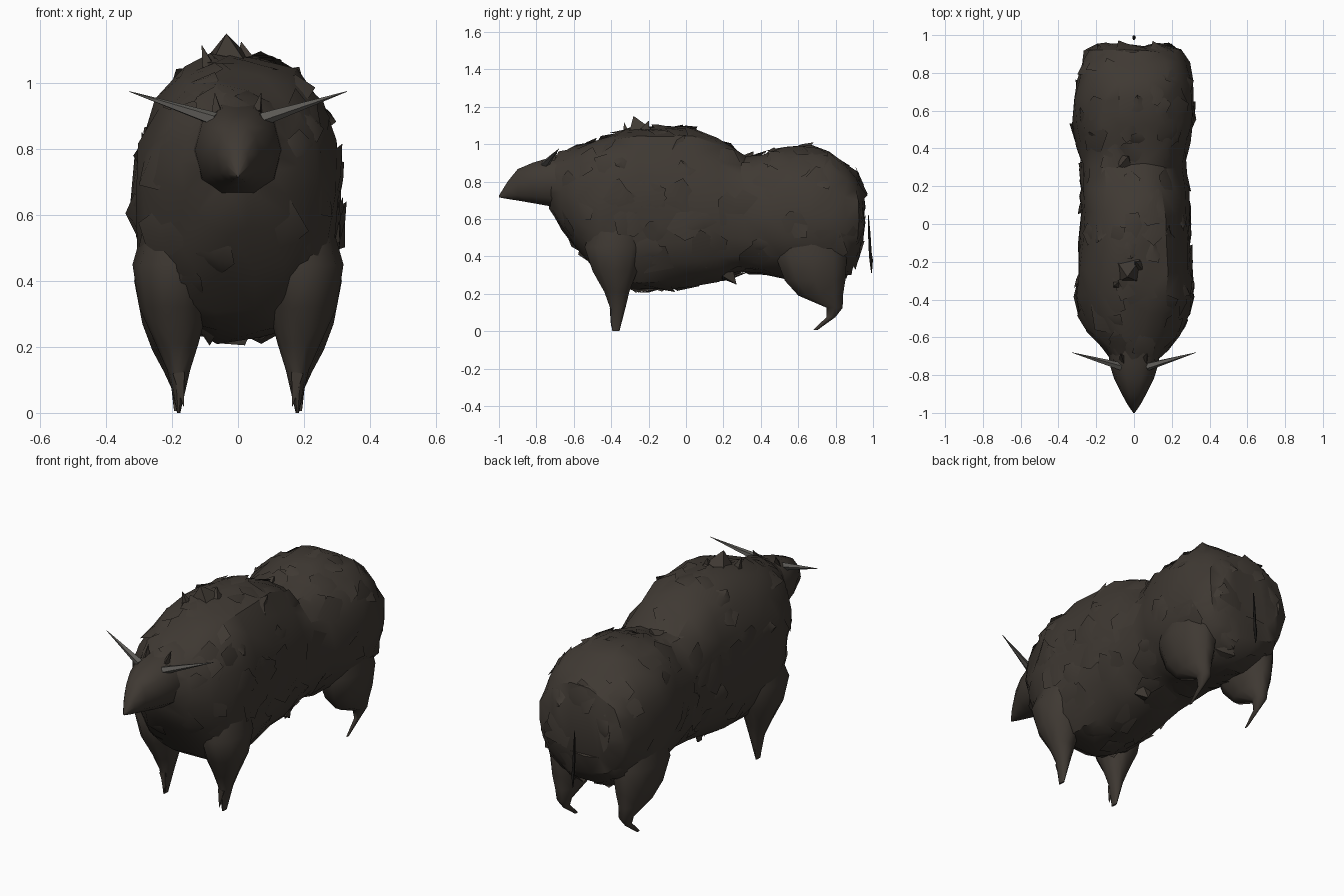
import bpy, bmesh, math, random
from mathutils import Vector

if "Cube" in bpy.data.objects:
    bpy.data.objects.remove(bpy.data.objects["Cube"])

random.seed(4)


def material(name, rgb):
    m = bpy.data.materials.new(name)
    m.diffuse_color = (*rgb, 1)
    m.use_nodes = True
    m.node_tree.nodes["Principled BSDF"].inputs["Base Color"].default_value = m.diffuse_color
    return m


FUR = material("dark brown fur", (0.050, 0.041, 0.033))
HORN = material("grey horn", (0.11, 0.105, 0.095))
TAIL = material("black tail hair", (0.012, 0.011, 0.010))


def finish(name, bm, mat, angle):
    """Turn a bmesh into a shaded object."""
    me = bpy.data.meshes.new(name)
    bm.to_mesh(me)
    bm.free()
    me.materials.append(mat)
    ob = bpy.data.objects.new(name, me)
    bpy.context.collection.objects.link(ob)
    bpy.ops.object.select_all(action='DESELECT')
    ob.select_set(True)
    bpy.context.view_layer.objects.active = ob
    bpy.ops.object.shade_smooth_by_angle(angle=math.radians(angle))
    return ob


def loft(name, rings, mat, angle=35):
    """Skin a list of equal-length point rings and cap both ends."""
    bm = bmesh.new()
    loops = [[bm.verts.new(p) for p in ring] for ring in rings]
    n = len(loops[0])
    for a, b in zip(loops, loops[1:]):
        for i in range(n):
            j = (i + 1) % n
            bm.faces.new((a[i], a[j], b[j], b[i]))
    bm.faces.new(loops[0][::-1])
    bm.faces.new(loops[-1])
    bmesh.ops.triangulate(bm, faces=bm.faces[:])
    bmesh.ops.recalc_face_normals(bm, faces=bm.faces[:])
    return finish(name, bm, mat, angle)


def spow(v, e):
    return math.copysign(abs(v) ** e, v)


def body_ring(y, top, bottom, width, rough, n=18):
    """Rounded cross-section facing along y, slightly shaggy."""
    pts = []
    for i in range(n):
        t = 2 * math.pi * i / n
        x = width * spow(math.cos(t), 0.85)
        z = (top + bottom) / 2 + (top - bottom) / 2 * spow(math.sin(t), 0.85)
        pts.append((x + random.uniform(-rough, rough), y + random.uniform(-rough, rough),
                    z + random.uniform(-rough, rough)))
    return pts


def flat_ring(x, y, z, rx, ry, n=10):
    return [(x + rx * math.cos(2 * math.pi * i / n), y + ry * math.sin(2 * math.pi * i / n), z)
            for i in range(n)]


def spike(name, base, tip, radius, mat, n=5):
    base, tip = Vector(base), Vector(tip)
    d = (tip - base).normalized()
    u = d.orthogonal().normalized()
    v = d.cross(u)
    ring = lambda c, r: [c + r * (u * math.cos(2 * math.pi * i / n) + v * math.sin(2 * math.pi * i / n))
                         for i in range(n)]
    return loft(name, [ring(base, radius), ring(tip, 0.001)], mat)


def fur_patches(name, ob, count):
    """Overlapping ragged tufts lying on a surface, each lifted along one edge."""
    bm = bmesh.new()
    polys = [p for p in ob.data.polygons if p.center.y > -0.66]
    weights = [p.area for p in polys]
    for p in random.choices(polys, weights, k=count):
        u = p.normal.orthogonal().normalized()
        v = p.normal.cross(u)
        size, n = random.uniform(0.05, 0.13), random.randint(4, 6)
        turn = random.uniform(0, math.tau)
        rim = []
        for i in range(n):
            t = turn + math.tau * i / n
            r = size * random.uniform(0.7, 1.15)
            _, q, nor, _ = ob.closest_point_on_mesh(p.center + r * (u * math.cos(t) + v * math.sin(t)))
            rim.append(bm.verts.new(q + nor * (0.018 if i == 0 else random.uniform(-0.012, 0.006))))
        hub = bm.verts.new(p.center + p.normal * random.uniform(0.006, 0.016))
        for a, b in zip(rim, rim[1:] + rim[:1]):
            bm.faces.new((a, b, hub))
    return finish(name, bm, FUR, 45)


# Shaggy body with shoulder hump and rump: y, top, bottom, half width
BODY = [(-0.73, 0.92, 0.66, 0.11), (-0.66, 0.95, 0.55, 0.17), (-0.58, 0.99, 0.42, 0.24),
        (-0.48, 1.035, 0.30, 0.285), (-0.38, 1.065, 0.235, 0.315), (-0.25, 1.09, 0.21, 0.305),
        (-0.10, 1.095, 0.215, 0.29), (0.05, 1.08, 0.235, 0.285), (0.18, 1.025, 0.27, 0.28),
        (0.31, 0.935, 0.30, 0.275), (0.42, 0.955, 0.30, 0.295), (0.53, 0.985, 0.28, 0.32),
        (0.66, 0.99, 0.26, 0.32), (0.77, 0.97, 0.26, 0.31), (0.86, 0.905, 0.30, 0.285),
        (0.915, 0.84, 0.37, 0.26), (0.945, 0.75, 0.48, 0.20)]
body = loft("body", [body_ring(*r, 0.013) for r in BODY], FUR)
fur_patches("fur_patches", body, 130)

# Wedge head with pointed snout
HEAD = [(-1.0, 0.725, 0.715, 0.004), (-0.955, 0.80, 0.705, 0.035), (-0.90, 0.87, 0.695, 0.065),
        (-0.82, 0.905, 0.68, 0.105), (-0.74, 0.93, 0.665, 0.13), (-0.62, 0.95, 0.64, 0.14)]
loft("head", [body_ring(*r, 0.0, 10) for r in HEAD], FUR, 50)

# Legs: buried in the shoulder and haunch, narrowing to pointed feet
FRONT_LEG = [(0.16, -0.35, 0.66, 0.10, 0.12), (0.195, -0.385, 0.45, 0.125, 0.165),
             (0.195, -0.38, 0.32, 0.105, 0.125), (0.185, -0.37, 0.21, 0.065, 0.07),
             (0.18, -0.365, 0.13, 0.035, 0.045), (0.18, -0.375, 0.0, 0.005, 0.02)]
HIND_LEG = [(0.14, 0.66, 0.60, 0.12, 0.16), (0.19, 0.67, 0.40, 0.125, 0.20),
            (0.195, 0.69, 0.27, 0.095, 0.17), (0.195, 0.72, 0.19, 0.065, 0.125),
            (0.19, 0.795, 0.125, 0.035, 0.045), (0.19, 0.775, 0.075, 0.012, 0.025),
            (0.19, 0.69, 0.005, 0.004, 0.012)]
for side, s in (("left", -1), ("right", 1)):
    for label, leg in (("front_leg", FRONT_LEG), ("hind_leg", HIND_LEG)):
        loft(f"{side}_{label}", [flat_ring(s * x, *r) for x, *r in leg], FUR, 60)
    # Horns, ears and split hoof
    spike(f"{side}_horn", (s * 0.07, -0.755, 0.89), (s * 0.33, -0.68, 0.975), 0.022, HORN)
    spike(f"{side}_ear", (s * 0.06, -0.72, 0.91), (s * 0.07, -0.685, 0.97), 0.022, FUR, 3)
    spike(f"{side}_hoof", (s * 0.18, -0.39, 0.12), (s * 0.165, -0.40, 0.02), 0.025, FUR, 4)

# Loose tufts of fur on the hump and belly
TUFTS = [((-0.03, -0.25, 1.06), (-0.035, -0.28, 1.15), 0.09), ((-0.09, -0.32, 1.05), (-0.11, -0.33, 1.115), 0.025),
         ((0.02, -0.22, 1.07), (0.01, -0.2, 1.125), 0.035), ((-0.05, 0.33, 0.91), (-0.03, 0.36, 0.96), 0.05),
         ((0.12, 0.22, 0.31), (0.13, 0.27, 0.25), 0.05)]
for i, (a, b, r) in enumerate(TUFTS):
    spike(f"fur_tuft_{i + 1}", a, b, r, FUR, 4)

# Thin hanging tail
TAIL_PATH = [(0.975, 0.62, 0.002), (0.98, 0.52, 0.007), (0.985, 0.42, 0.008),
             (0.99, 0.38, 0.010), (0.992, 0.31, 0.002)]
loft("tail", [flat_ring(0, y, z, r, r, 5) for y, z, r in TAIL_PATH], TAIL)
